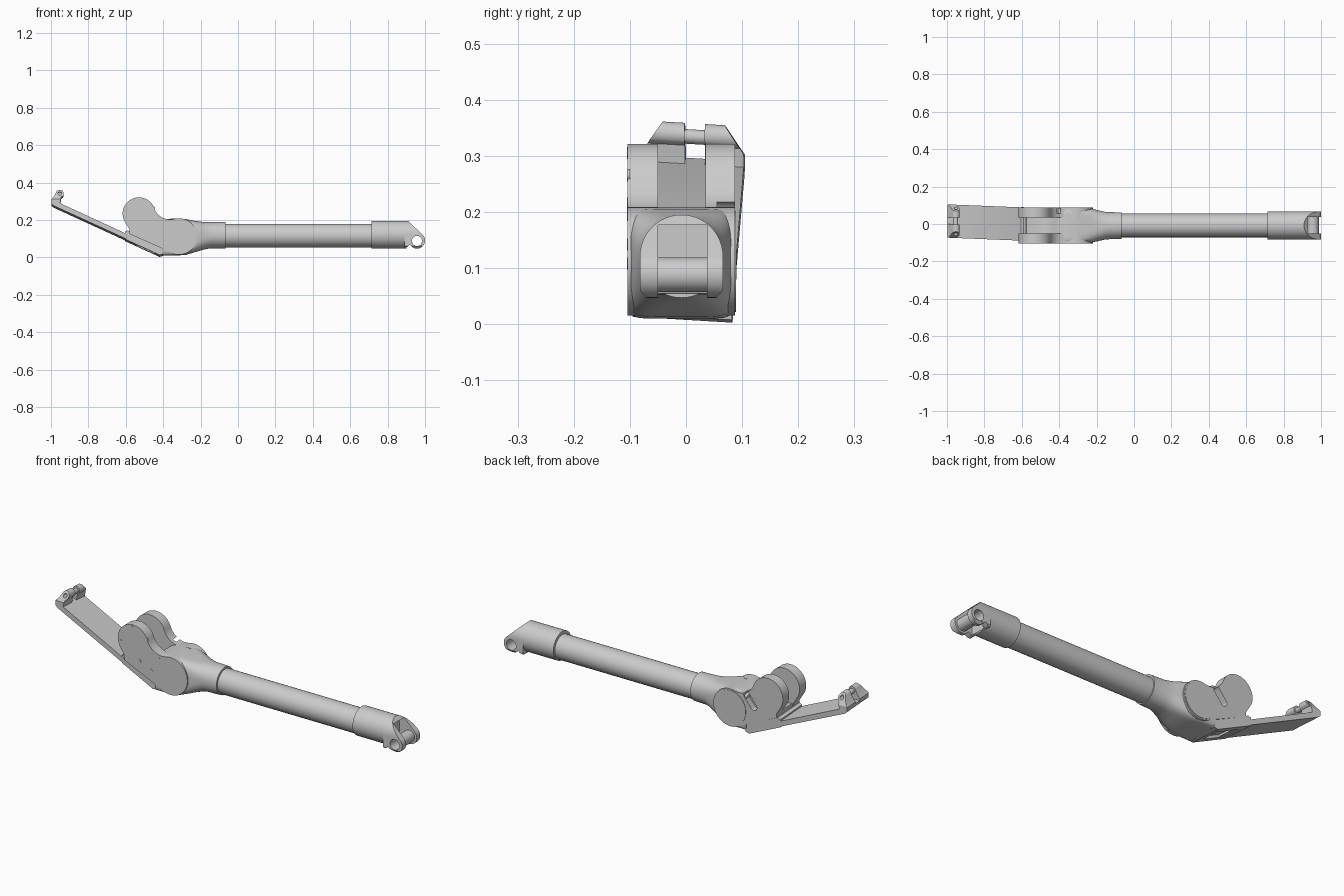
import bpy, bmesh, math
from mathutils import Vector

if "Cube" in bpy.data.objects:
    bpy.data.objects.remove(bpy.data.objects["Cube"])

CY = -0.008  # centre line of the strut in y


def finish(name, bm, angle=32):
    bmesh.ops.remove_doubles(bm, verts=bm.verts[:], dist=1e-5)
    bmesh.ops.recalc_face_normals(bm, faces=bm.faces[:])
    me = bpy.data.meshes.new(name)
    bm.to_mesh(me)
    bm.free()
    ob = bpy.data.objects.new(name, me)
    bpy.context.collection.objects.link(ob)
    smooth(ob, angle)
    return ob


def smooth(ob, angle=32):
    bpy.ops.object.select_all(action='DESELECT')
    ob.select_set(True)
    bpy.context.view_layer.objects.active = ob
    bpy.ops.object.shade_smooth_by_angle(angle=math.radians(angle))


def arc(cx, cz, r, a0, a1, step=6):
    n = max(2, round(abs(a1 - a0) / step))
    angs = [math.radians(a0 + (a1 - a0) * i / n) for i in range(n + 1)]
    return [(cx + r * math.cos(a), cz + r * math.sin(a)) for a in angs]


def circle(cx, cz, r, step=7.5):
    return arc(cx, cz, r, 0, 360, step)[:-1]


def prism(name, pts, lo, hi, axis='y', warp=None, chamfer=None):
    """Extrude an xz outline along y, or a yz outline along x."""
    bm = bmesh.new()
    to3d = (lambda p, t: (p[0], t, p[1])) if axis == 'y' else (lambda p, t: (t, p[0], p[1]))
    rings = [[bm.verts.new(to3d(p, t)) for p in pts] for t in (lo, hi)]
    n = len(pts)
    for r in rings:
        bm.faces.new(r)
    for i in range(n):
        j = (i + 1) % n
        bm.faces.new((rings[0][i], rings[0][j], rings[1][j], rings[1][i]))
    if chamfer:
        geom = bm.verts[:] + bm.edges[:] + bm.faces[:]
        res = bmesh.ops.bisect_plane(bm, geom=geom, plane_co=chamfer[0],
                                     plane_no=Vector(chamfer[1]).normalized(), clear_outer=True)
        cut = [e for e in res['geom_cut'] if isinstance(e, bmesh.types.BMEdge)]
        bmesh.ops.contextual_create(bm, geom=cut)
    if warp:
        for v in bm.verts:
            v.co = warp(v.co)
    return finish(name, bm)


def boolean(ob, cutter, op='DIFFERENCE', keep=False):
    m = ob.modifiers.new("cut", 'BOOLEAN')
    m.operation, m.object, m.solver = op, cutter, 'EXACT'
    bpy.ops.object.select_all(action='DESELECT')
    bpy.context.view_layer.objects.active = ob
    ob.select_set(True)
    bpy.ops.object.modifier_apply(modifier=m.name)
    if not keep:
        bpy.data.objects.remove(cutter)
    smooth(ob)


# Main tube and end collar
prism("main_tube", circle(CY, 0.116, 0.063), -0.09, 0.73, 'x')
prism("end_collar", circle(CY, 0.121, 0.074), 0.715, 0.90, 'x')

# Fork: arch cross-section trimmed to the slanted side outline, then slotted
arch = arc(CY, 0.121, 0.074, 0, 180) + [(CY - 0.074, 0.06), (CY - 0.06, 0.045),
                                        (CY + 0.06, 0.045), (CY + 0.074, 0.06)]
side = [(0.885, 0.052), (0.905, 0.056), (0.918, 0.068)] + \
    arc(0.957, 0.09, 0.043, -140, 44) + [(0.908, 0.196), (0.885, 0.196)]
fork = prism("fork_end", arch, 0.89, 1.02, 'x')
boolean(fork, prism("fork_outline", side, -0.2, 0.2), 'INTERSECT')
boolean(fork, prism("fork_slot", [(0.901, 0.0), (1.1, 0.0), (1.1, 0.177), (0.901, 0.177)],
                    -0.05, 0.037))
pin = prism("fork_pin", circle(0.957, 0.088, 0.031), -0.052, 0.039)
bore = prism("pin_bore", circle(0.957, 0.088, 0.027), -0.2, 0.2)
boolean(fork, bore, keep=True)
boolean(pin, bore)

# Neck lofted from the round tube to the square body
sections = [(-0.068, 0.071, 0.048, 0.190, 2), (-0.15, 0.073, 0.048, 0.190, 2.2),
            (-0.19, 0.082, 0.040, 0.190, 2.8), (-0.23, 0.091, 0.028, 0.195, 4),
            (-0.28, 0.094, 0.013, 0.205, 7), (-0.33, 0.095, 0.010, 0.209, 9),
            (-0.37, 0.095, 0.010, 0.206, 9), (-0.405, 0.095, 0.010, 0.195, 9)]
bm = bmesh.new()
rings, N = [], 64
for x, hy, z0, z1, n in sections:
    ring = []
    for i in range(N):
        a = 2 * math.pi * (i + 0.5) / N
        c, s = math.cos(a), math.sin(a)
        ring.append(bm.verts.new((x, CY - 0.001 + hy * math.copysign(abs(c) ** (2 / n), c),
                                  (z0 + z1) / 2 + (z1 - z0) / 2 * math.copysign(abs(s) ** (2 / n), s))))
    rings.append(ring)
for a, b in zip(rings, rings[1:]):
    for i in range(N):
        j = (i + 1) % N
        bm.faces.new((a[i], a[j], b[j], b[i]))
bm.faces.new(rings[0])
bm.faces.new(rings[-1])
finish("neck_body", bm, 40)

# Joint cheeks: two discs blended by a concave fillet
D1, R1, D2, R2, RF = Vector((-0.315, 0.112)), 0.097, Vector((-0.53, 0.234)), 0.087, 0.09
ax = D2 - D1
d = ax.length
ax.normalize()
t = (d * d + (R1 + RF) ** 2 - (R2 + RF) ** 2) / (2 * d)
F = D1 + ax * t + Vector((-ax.y, ax.x)) * -math.sqrt((R1 + RF) ** 2 - t * t)
deg = lambda v: math.degrees(math.atan2(v.y, v.x))
a1, a2 = deg(F - D1), deg(F - D2)
cheek = arc(*D1, R1, -125, a1) + arc(*F, RF, a1 + 180, a2 + 180)[1:-1] + \
    arc(*D2, R2, a2, 215) + [(-0.58, 0.15), (-0.58, 0.125), (-0.40, 0.045)]
prism("front_cheek", cheek, -0.104, -0.05)
back = prism("back_cheek", cheek, 0.035, 0.087)
slot = arc(-0.41, 0.20, 0.018, -30, 150, 15) + arc(-0.45, 0.15, 0.018, 150, 330, 15)
boolean(back, prism("back_pocket", slot, 0.055, 0.1))
prism("back_disc_cap", circle(*D1, 0.090), 0.08, 0.089)

# Concave web between the cheeks
web = [(-0.39, 0.195), (-0.41, 0.187), (-0.435, 0.165), (-0.465, 0.15), (-0.51, 0.143),
       (-0.575, 0.15), (-0.58, 0.12), (-0.40, 0.045)]
prism("joint_web", web, -0.052, 0.037)

# Screws on the front cheek
for i, (x, z) in enumerate([(-0.385, 0.195), (-0.495, 0.142), (-0.425, 0.108),
                            (-0.60, 0.215), (-0.455, 0.265), (-0.54, 0.305)]):
    prism(f"screw_{i}", circle(x, z, 0.011, 30), -0.1, -0.1055)


# Hinged arm: slightly yawed and rolled
def skew(co):
    y = co.y - 0.04 * (co.x + 0.6)
    return Vector((co.x, y, co.z - 0.06 * (y - 0.01)))


bracket = prism("arm_bracket", [(-0.42, 0.007), (-0.40, 0.012), (-0.395, 0.05), (-0.59, 0.138),
                                (-0.605, 0.132), (-0.605, 0.092)], -0.088, 0.09, warp=skew)
boolean(bracket, prism("bracket_recess", [(-0.45, 0.0), (-0.45, 0.035), (-0.575, 0.093),
                                          (-0.575, 0.055)], -0.05, 0.045, warp=skew))
prism("arm_plate", [(-0.54, 0.066), (-0.54, 0.094), (-0.975, 0.296), (-0.997, 0.296),
                    (-0.998, 0.283), (-0.985, 0.271)], -0.089, 0.089, warp=skew)

# Clevis lugs with chamfered outer corners, and the pin joining them
lug = [(-0.998, 0.283), (-0.985, 0.271), (-0.955, 0.262), (-0.952, 0.285), (-0.945, 0.318)] + \
    arc(-0.953, 0.337, 0.021, -40, 150, 10) + [(-0.982, 0.325), (-0.998, 0.305)]
for name, lo, hi, s in (("lug_front", -0.089, -0.016, -1), ("lug_back", 0.02, 0.089, 1)):
    ob = prism(name, lug, lo, hi, warp=skew, chamfer=((-0.95, s * 0.089, 0.308), (0, 0.83, s * 0.56 * s) if s > 0 else (0, -0.83, 0.56)))
    e = lo if s < 0 else hi
    boolean(ob, prism("lug_hole", circle(-0.953, 0.337, 0.010, 15), e - 0.062, e + 0.062, warp=skew))
prism("lug_pin", circle(-0.953, 0.334, 0.013, 15), -0.02, 0.025, warp=skew)
